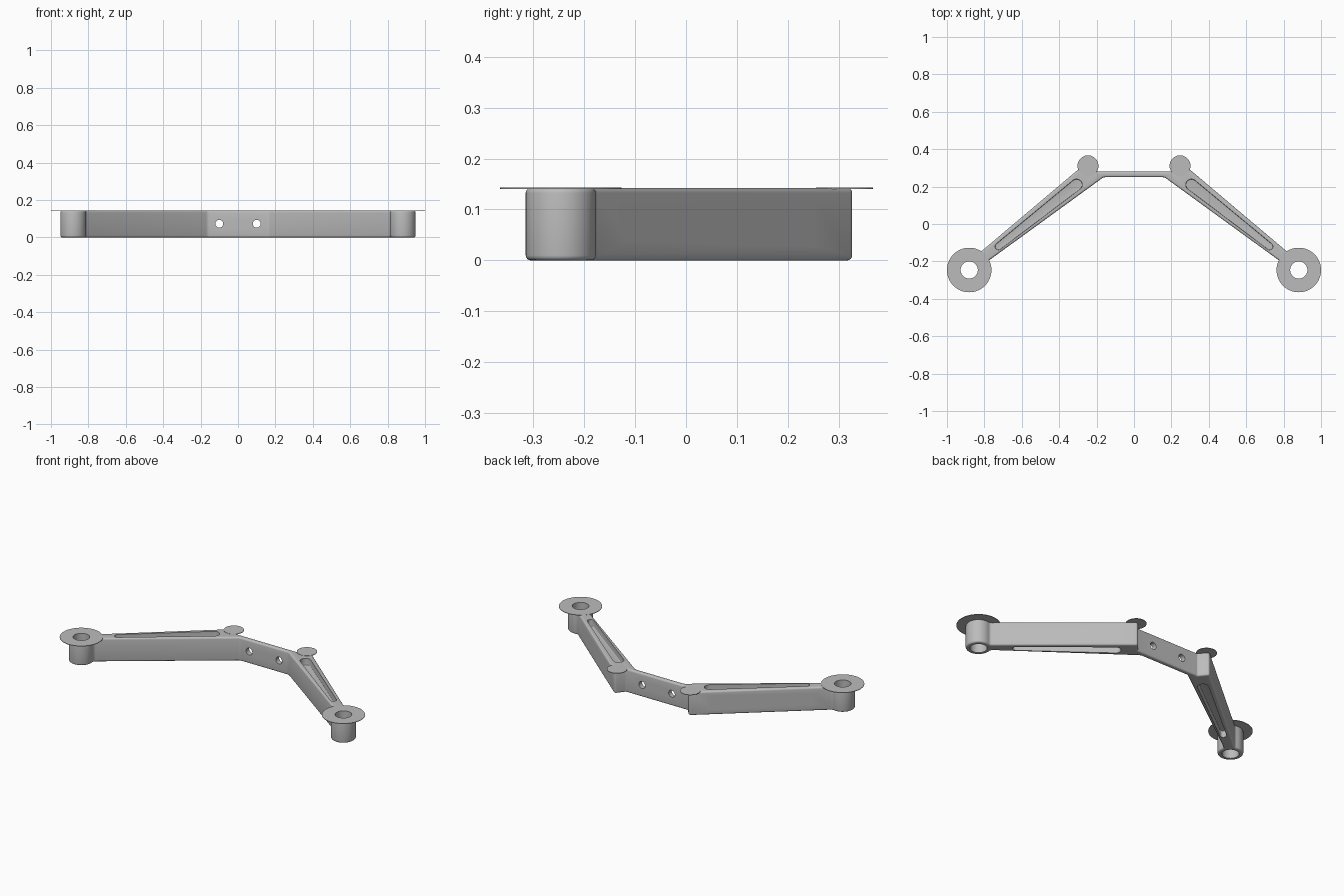
import bpy, bmesh, math
from mathutils import Vector, Matrix

if "Cube" in bpy.data.objects:
    bpy.data.objects.remove(bpy.data.objects["Cube"])

mat = bpy.data.materials.new("light_grey")
mat.use_nodes = True
mat.diffuse_color = (0.5, 0.5, 0.5, 1)
mat.node_tree.nodes["Principled BSDF"].inputs["Base Color"].default_value = mat.diffuse_color

HEIGHT = 0.1425
BOSS, BOSS_R, HOLE_R = Vector((0.881, -0.246)), 0.069, 0.046
INNER = Vector((0.163, 0.25))       # front corner of arm and bar
OUTER = Vector((0.25, 0.332))       # back corner of arm
IN_END, OUT_END = Vector((0.773, -0.193)), Vector((0.815, -0.145))


def circle(c, r, a0=0.0, a1=2 * math.pi, n=48, closed=True):
    count = n if closed else n + 1
    angles = [a0 + (a1 - a0) * i / n for i in range(count)]
    return [(c[0] + r * math.cos(a), c[1] + r * math.sin(a)) for a in angles]


def rounded(points, steps=6):
    """Closed outline from (x, y, corner radius)."""
    out = []
    for i, (x, y, r) in enumerate(points):
        p = Vector((x, y))
        if not r:
            out.append((x, y))
            continue
        a = (Vector(points[i - 1][:2]) - p).normalized()
        b = (Vector(points[(i + 1) % len(points)][:2]) - p).normalized()
        d = r / math.tan(a.angle(b) / 2)
        for k in range(steps + 1):
            t = k / steps
            out.append(tuple(p + a * d * (1 - t) ** 2 + b * d * t ** 2))
    return out


def prism(bm, loop, z0, z1, matrix=Matrix(), bevel=0.0):
    """Add an extruded outline, with optional rounded rims, to bm."""
    part = bmesh.new()
    base = part.faces.new([part.verts.new((x, y, z0)) for x, y in loop])
    top = bmesh.ops.extrude_face_region(part, geom=[base], use_keep_orig=True)["geom"]
    bmesh.ops.translate(part, vec=(0, 0, z1 - z0),
                        verts=[v for v in top if isinstance(v, bmesh.types.BMVert)])
    if bevel:
        rims = [e for e in part.edges if abs(e.verts[0].co.z - e.verts[1].co.z) < 1e-6]
        bmesh.ops.bevel(part, geom=rims, offset=bevel, segments=4, profile=0.5,
                        affect='EDGES')
    part.transform(matrix)
    bmesh.ops.recalc_face_normals(part, faces=part.faces)
    mesh = bpy.data.meshes.new("part")
    part.to_mesh(mesh)
    part.free()
    bm.from_mesh(mesh)
    bpy.data.meshes.remove(mesh)


def make(name, bm):
    mesh = bpy.data.meshes.new(name)
    bm.to_mesh(mesh)
    bm.free()
    obj = bpy.data.objects.new(name, mesh)
    bpy.context.collection.objects.link(obj)
    mesh.materials.append(mat)
    return obj


def cut(obj, cutter):
    mod = obj.modifiers.new("cut", 'BOOLEAN')
    mod.operation, mod.solver, mod.object = 'DIFFERENCE', 'EXACT', cutter
    graph = bpy.context.evaluated_depsgraph_get()
    mesh = bpy.data.meshes.new_from_object(obj.evaluated_get(graph))
    obj.modifiers.clear()
    obj.data = mesh


def boss_fillet(start, end, side, f=0.02):
    """Arc blending an arm face into the boss, plus its contact angle."""
    u = (start - end).normalized()
    n = Vector((-u.y, u.x)) * side
    h = (end - BOSS).dot(n)
    along = math.sqrt((BOSS_R + f) ** 2 - (h + f) ** 2)
    c = BOSS + u * along + n * (h + f)
    to_boss = (BOSS - c).normalized()
    pts = [tuple(c + (-n).lerp(to_boss, k / 5).normalized() * f) for k in range(6)]
    return pts, math.atan2(-to_boss.y, -to_boss.x)


# Bracket body: right half outline, mirrored
front_arc, a0 = boss_fillet(INNER, IN_END, 1)
back_arc, a1 = boss_fillet(OUTER, OUT_END, -1)
if a0 > a1:
    a0 -= 2 * math.pi
boss_arc = circle(BOSS, BOSS_R, a0, a1, 36, False)[1:-1]
half = [(INNER.x, INNER.y, 0.03)]
half += [(x, y, 0) for x, y in front_arc + boss_arc + back_arc[::-1]]
half += [(OUTER.x, OUTER.y, 0.015), (0.208, 0.28, 0.008)]
outline = rounded(half + [(-x, y, r) for x, y, r in reversed(half)])
bm = bmesh.new()
prism(bm, outline, 0, HEIGHT, bevel=0.01)
body = make("bracket_body", bm)

# Cutters: boss holes, bar holes, top, bottom and back pockets
bm = bmesh.new()
along = (OUTER - OUT_END).normalized()
normal = Vector((-along.y, along.x)) * -1
slot_a, slot_b = Vector((0.725, -0.12)), Vector((0.307, 0.21))
slot_dir = math.atan2(*(slot_b - slot_a).yx)
slot = circle(slot_b, 0.03, slot_dir - math.pi / 2, slot_dir + math.pi / 2, 16, False)
slot += circle(slot_a, 0.018, slot_dir + math.pi / 2, slot_dir + math.pi * 1.5, 16, False)
windows = [(-0.115, 0.105, 0.033, 0.040), (0.115, 0.250, 0.043, 0.0455)]
for s in (1, -1):
    flip = Matrix.Scale(s, 4, (1, 0, 0))
    prism(bm, circle(BOSS, HOLE_R), -0.05, HEIGHT + 0.05, flip)
    prism(bm, circle((0.1, -0.073), 0.021, n=32), 0.2, 0.31,
          flip @ Matrix.Rotation(-math.pi / 2, 4, 'X'))
    for z0, z1 in ((-0.03, 0.04), (HEIGHT - 0.04, HEIGHT + 0.03)):
        prism(bm, slot, z0, z1, flip, 0.004)
    frame = Matrix(((along.x, 0, normal.x, OUT_END.x),
                    (along.y, 0, normal.y, OUT_END.y),
                    (0, 1, 0, 0.073), (0, 0, 0, 1)))
    for y0, y1, h0, h1 in windows:
        p, q = ((y - OUT_END.y) / along.y for y in (y0, y1))
        loop = rounded([(p, -h0, 0.01), (q, -h1, 0.01), (q, h1, 0.01), (p, h0, 0.01)])
        prism(bm, loop, -0.017, 0.03, flip @ frame, 0.004)
cutter = make("cutter", bm)
cutter.hide_render = True
cut(body, cutter)
parts = [body]

# Thin rings on the bosses and thin discs on the back corners
for s, side in ((1, "left"), (-1, "right")):
    bm = bmesh.new()
    prism(bm, circle((s * BOSS.x, BOSS.y), 0.119, n=64), HEIGHT - 0.002, HEIGHT + 0.001)
    ring = make(side + "_boss_ring", bm)
    cut(ring, cutter)
    bm = bmesh.new()
    prism(bm, circle((s * 0.246, 0.311), 0.056), HEIGHT - 0.002, HEIGHT + 0.001)
    parts += [ring, make(side + "_corner_disc", bm)]
bpy.data.objects.remove(cutter)

# Smooth shading with crisp edges
bpy.ops.object.select_all(action='DESELECT')
for obj in parts:
    obj.select_set(True)
bpy.context.view_layer.objects.active = body
bpy.ops.object.shade_smooth_by_angle(angle=math.radians(35))
